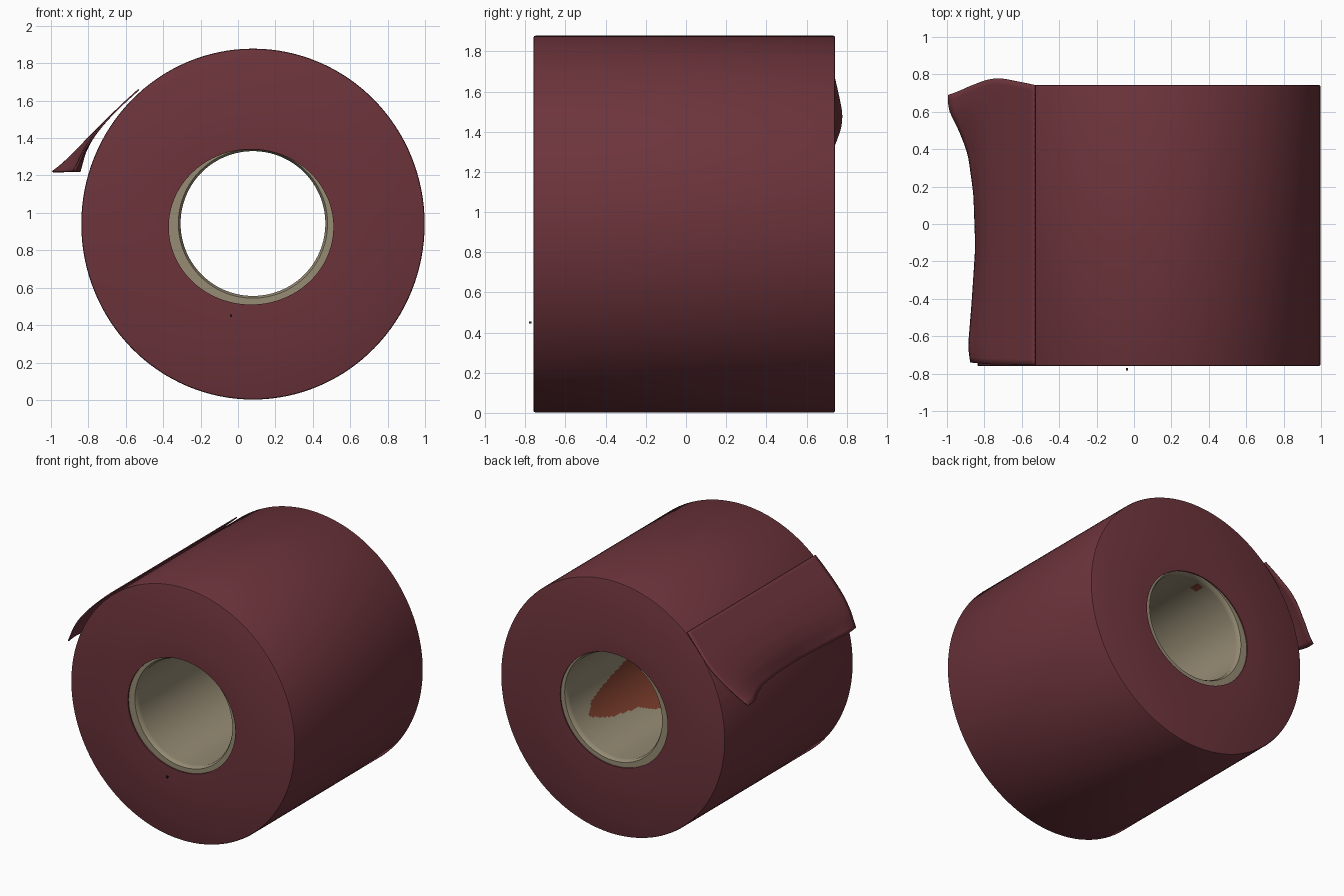
import bpy, bmesh, math

if "Cube" in bpy.data.objects:
    bpy.data.objects.remove(bpy.data.objects["Cube"])


def material(name, rgb):
    m = bpy.data.materials.new(name)
    m.diffuse_color = (*rgb, 1)
    m.use_nodes = True
    m.node_tree.nodes["Principled BSDF"].inputs["Base Color"].default_value = m.diffuse_color
    return m


MAROON = material("maroon tape", (0.150, 0.034, 0.044))
BEIGE = material("beige card", (0.305, 0.262, 0.175))
RUST = material("rust print", (0.205, 0.048, 0.026))
DARK = material("dark speck", (0.05, 0.014, 0.018))


def finish(bm, name, mats, angle=35):
    bmesh.ops.recalc_face_normals(bm, faces=bm.faces)
    me = bpy.data.meshes.new(name)
    bm.to_mesh(me)
    bm.free()
    ob = bpy.data.objects.new(name, me)
    bpy.context.collection.objects.link(ob)
    for m in mats:
        me.materials.append(m)
    bpy.ops.object.select_all(action='DESELECT')
    ob.select_set(True)
    bpy.context.view_layer.objects.active = ob
    bpy.ops.object.shade_smooth_by_angle(angle=math.radians(angle))
    return ob


def ring_solid(rings, n):
    """Closed tube about the y axis; each ring is (cx, cz, rx, rz, y)."""
    bm = bmesh.new()
    rows = []
    for cx, cz, rx, rz, y in rings:
        rows.append([bm.verts.new((cx + rx * math.cos(2 * math.pi * i / n), y,
                                   cz + rz * math.sin(2 * math.pi * i / n))) for i in range(n)])
    for j in range(len(rows)):
        a, b = rows[j], rows[(j + 1) % len(rows)]
        for i in range(n):
            k = (i + 1) % n
            bm.faces.new((a[i], a[k], b[k], b[i]))
    return bm


def lerp_table(pts, t):
    for (a, fa), (b, fb) in zip(pts, pts[1:]):
        if t <= b:
            s = max(0, (t - a) / (b - a))
            return fa + (fb - fa) * s
    return pts[-1][1]


def smooth_table(pts, t, w):
    return sum(lerp_table(pts, t + w * k / 4) for k in range(-4, 5)) / 9


# Wound roll: slightly oval, with softly rounded rims and an off-centre hole
Y0, Y1, B = -0.76, 0.743, 0.01
outer = lambda inset, y: (0.08, 0.94, 0.918 - inset, 0.938 - inset, y)
hole = lambda y: (0.07, 0.925, 0.44, 0.415, y)
finish(ring_solid([hole(Y0), outer(B, Y0), outer(B * .3, Y0 + B * .3), outer(0, Y0 + B),
                   outer(0, Y1 - B), outer(B * .3, Y1 - B * .3), outer(B, Y1), hole(Y1)], 128),
       "tape_roll", [MAROON])

# Card core, finely divided inside so the printed patch can be coloured by rule
C0, C1, ROWS = -0.75, 0.735, 75
CX, CZ, CR = 0.08, 0.943, 0.387
rings = [(0.07, 0.925, 0.45, 0.425, C1), (0.07, 0.925, 0.45, 0.425, C0),
         (CX, CZ, CR + .012, CR + .012, C0)]
rings += [(CX, CZ, CR, CR, C0 + .02 + (C1 - C0 - .04) * j / ROWS) for j in range(ROWS + 1)]
rings += [(CX, CZ, CR + .012, CR + .012, C1)]
bm = ring_solid(rings, 180)
low = [(.18, -36), (.37, -47), (.65, -53), (.78, -66), (1.1, -66), (1.22, -30)]
high = [(.18, -34), (.27, -22), (.44, -14), (.72, -3), (1.1, 0), (1.22, -28)]
for f in bm.faces:
    c = f.calc_center_median()
    r = math.hypot(c.x - CX, c.z - CZ)
    a = math.degrees(math.atan2(c.z - CZ, c.x - CX))
    d = Y1 - c.y
    if r < CR + .003:
        patch = .18 < d < 1.22 and lerp_table(low, d) < a < lerp_table(high, d)
        spot = .07 < d < .15 and 99 < a < 107
        f.material_index = 1 if patch or spot else 0
finish(bm, "card_core", [BEIGE, RUST])

# Peeling end flap with one curled-out corner
path_x = [(0, -.53), (.25, -.635), (.5, -.735), (.75, -.81), (1, -.845)]
path_z = [(0, 1.66), (.25, 1.565), (.5, 1.46), (.75, 1.35), (1, 1.22)]
curl = [(0, .025), (.05, .04), (.22, .02), (.43, 0), (.63, .01), (.78, .04),
        (.87, .09), (.95, .15), (1, .145)]
back_y = [(0, .743), (.25, .765), (.5, .785), (.75, .75), (1, .69)]
front_y = [(0, -.755), (.6, -.75), (1, -.74)]
NU, NV = 24, 48
bm = bmesh.new()
grid = []
for i in range(NU + 1):
    u = i / NU
    w = .12 * min(1, 4 * u, 4 * (1 - u))
    x, z, yb = (smooth_table(t, u, w) for t in (path_x, path_z, back_y))
    yf = lerp_table(front_y, u)
    row = []
    for j in range(NV + 1):
        v = j / NV
        row.append(bm.verts.new((x - smooth_table(curl, v, .03) * u ** 4,
                                 yf + (yb - yf) * v, z)))
    grid.append(row)
for i in range(NU):
    for j in range(NV):
        bm.faces.new((grid[i][j], grid[i + 1][j], grid[i + 1][j + 1], grid[i][j + 1]))
flap = finish(bm, "loose_flap", [MAROON], 50)
mod = flap.modifiers.new("thickness", 'SOLIDIFY')
mod.thickness = 0.008
mod.offset = 0

# Tiny loose fleck in front of the roll
bm = bmesh.new()
bmesh.ops.create_cube(bm, size=0.012)
for v in bm.verts:
    v.co.x -= 0.038
    v.co.y -= 0.776
    v.co.z += 0.45
finish(bm, "fleck", [DARK])
